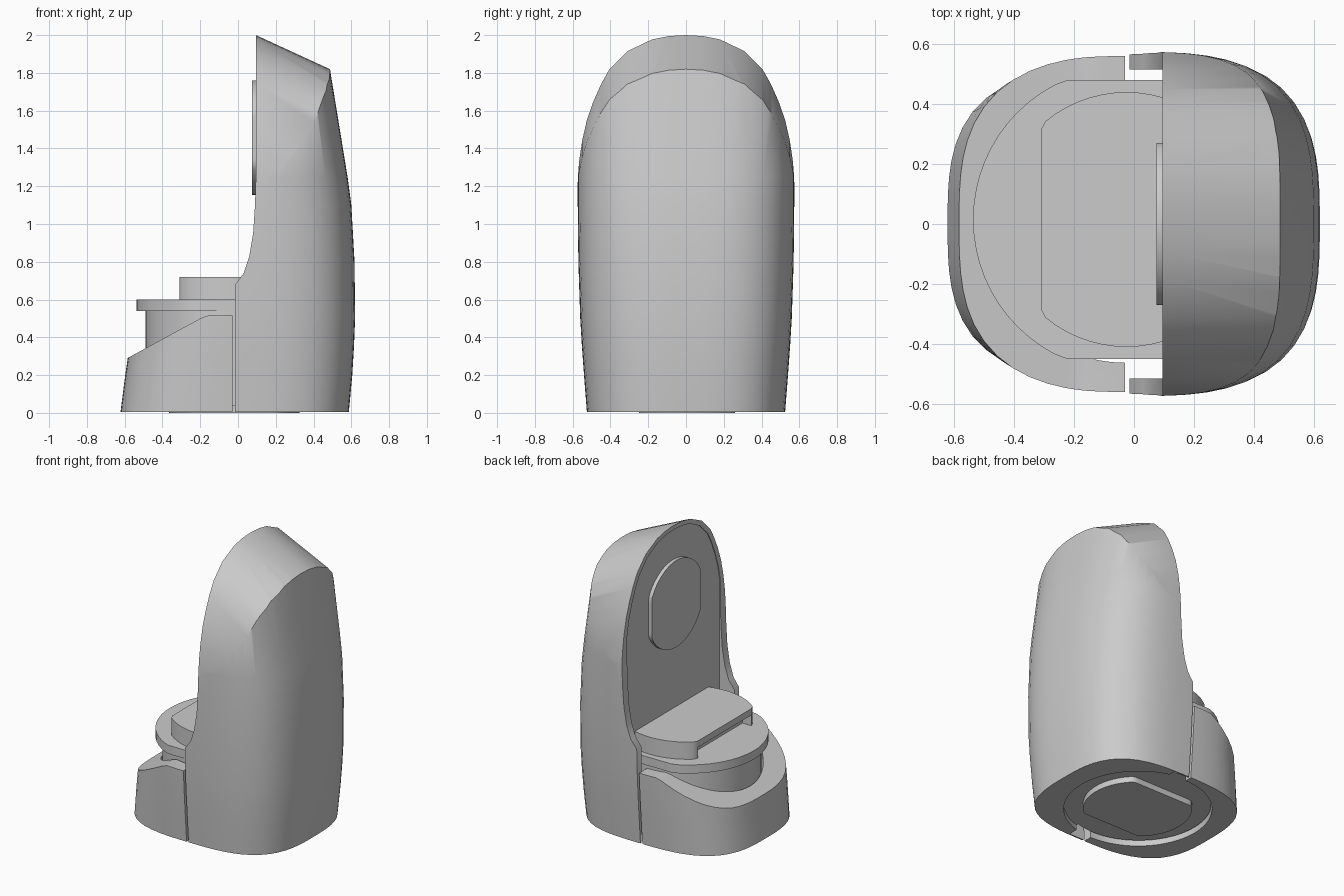
import bpy, bmesh, math

cube = bpy.data.objects.get("Cube")
if cube:
    bpy.data.objects.remove(cube, do_unlink=True)

grey = bpy.data.materials.new("matte grey")
grey.use_nodes = True
COLOUR = (0.6, 0.6, 0.6, 1)
grey.diffuse_color = COLOUR
grey.node_tree.nodes["Principled BSDF"].inputs["Base Color"].default_value = COLOUR


def skin(name, rings):
    """Closed solid through a stack of equal-length rings."""
    bm = bmesh.new()
    loops = [[bm.verts.new(p) for p in ring] for ring in rings]
    n = len(loops[0])
    for a, b in zip(loops, loops[1:]):
        for i in range(n):
            j = (i + 1) % n
            bm.faces.new((a[i], a[j], b[j], b[i]))
    bm.faces.new(loops[0])
    bm.faces.new(loops[-1])
    bmesh.ops.recalc_face_normals(bm, faces=bm.faces)
    mesh = bpy.data.meshes.new(name)
    bm.to_mesh(mesh)
    bm.free()
    mesh.materials.append(grey)
    ob = bpy.data.objects.new(name, mesh)
    bpy.context.collection.objects.link(ob)
    return ob


def prism(name, pts, axis, lo, hi, slope=0.0):
    """Outline extruded along an axis; slope lowers z along x."""
    place = {"x": lambda p, q, t: (t, p, q - slope * t),
             "y": lambda p, q, t: (p, t, q),
             "z": lambda p, q, t: (p, q, t)}[axis]
    return skin(name, [[place(p, q, t) for p, q in pts] for t in (lo, hi)])


def disc(cx, cy, r, xlim=(-9, 9), ylim=(-9, 9), n=64):
    """Circle outline with straight sides where it passes the limits."""
    pts = []
    for i in range(n):
        a = math.tau * i / n
        x = min(max(cx + r * math.cos(a), xlim[0]), xlim[1])
        y = min(max(cy + r * math.sin(a), ylim[0]), ylim[1])
        if not pts or math.dist(pts[-1], (x, y)) > 1e-5:
            pts.append((x, y))
    if math.dist(pts[0], pts[-1]) < 1e-5:
        pts.pop()
    return pts


def boolean(ob, cutter, operation="DIFFERENCE"):
    mod = ob.modifiers.new("cut", "BOOLEAN")
    mod.operation, mod.object, mod.solver = operation, cutter, "EXACT"
    bpy.ops.object.select_all(action="DESELECT")
    bpy.context.view_layer.objects.active = ob
    ob.select_set(True)
    bpy.ops.object.modifier_apply(modifier=mod.name)
    bpy.data.objects.remove(cutter, do_unlink=True)


def oval(z, back, front, half, n=64, power=3.05):
    """Rounded-square ring with separate back and front reach."""
    ring = []
    for i in range(n):
        a = math.tau * i / n
        c, s = math.cos(a), math.sin(a)
        k = (abs(c) ** power + abs(s) ** power) ** (-1 / power)
        ring.append((c * k * (back if c > 0 else front), s * k * half, z))
    return ring


# Outer hull: height, back reach, front reach, half width
LEVELS = [(0.006, .587, .622, .525), (.2, .605, .597, .54), (.35, .614, .575, .551),
          (.5, .62, .56, .56), (.8, .617, .55, .57), (1.1, .6, .54, .574),
          (1.25, .58, .54, .574), (1.82, .487, .5, .574), (2.15, .43, .5, .574)]


def hull(name):
    return skin(name, [oval(*level) for level in LEVELS])


# Domed outline, mirrored across the middle
HALF_ARCH = [(.6, -.5), (.6, 1.0), (.575, 1.22), (.566, 1.33), (.55, 1.44), (.525, 1.55),
             (.49, 1.65), (.45, 1.74), (.405, 1.82), (.31, 1.915), (.18, 1.977), (.09, 1.995)]
ARCH = HALF_ARCH + [(0, 2.0)] + [(-y, z) for y, z in reversed(HALF_ARCH)]

# Tall rear body with a sloping domed roof
SLOPE = 0.46
body = hull("rear_body")
roof = [(y, z + SLOPE * 0.095) for y, z in ARCH]
boolean(body, prism("roof_cutter", roof, "x", -1, 1, SLOPE), "INTERSECT")
front_cut = [(-1, -.2), (-.015, -.2), (-.015, .68), (.03, .74), (.06, .83), (.08, .95),
             (.09, 1.1), (.095, 1.25), (.095, 2.3), (-1, 2.3)]
boolean(body, prism("front_cutter", front_cut, "y", -1, 1))
pocket = [(max(-.515, min(.515, y * .94)), z * .985) for y, z in ARCH]
boolean(body, prism("pocket_cutter", pocket, "x", -.3, .1))
boolean(body, prism("recess_cutter", disc(-.03, .01, .475), "z", -.1, .04))

# Short front skirt with a sloping top
skirt = hull("front_skirt")
side = [(-1, -.1), (-.03, -.1), (-.03, .515), (-.16, .515), (-.2, .5), (-.585, .29), (-1, .07)]
boolean(skirt, prism("skirt_cutter", side, "y", -1, 1), "INTERSECT")
boolean(skirt, prism("well_cutter", disc(-.03, .005, .468), "z", -.1, .8))

# Round pedestal, flat-sided tray and top block
IN_BODY = (-9, .11)
pedestal = prism("pedestal", disc(-.03, .01, .46, IN_BODY), "z", .04, .55)
tray = prism("tray", disc(-.03, .015, .507, IN_BODY, (-.45, .48)), "z", .54, .6)
block = prism("top_block", disc(-.025, .015, .425, (-.31, .11)), "z", .595, .72)
notch = [(-.5, -.28), (-.24, -.28), (-.24, .31), (-.5, .31)]
boolean(block, prism("notch_cutter", notch, "z", .5, .675))

# Flat-sided pads on the wall and underneath
prism("wall_pad", disc(0, 1.457, .303, (-.27, .27)), "x", .075, .11)
prism("foot_pad", disc(-.02, .01, .345, ylim=(-.25, .26)), "z", 0, .05)

for ob in list(bpy.context.scene.objects):
    if ob.type == "MESH":
        bpy.ops.object.select_all(action="DESELECT")
        bpy.context.view_layer.objects.active = ob
        ob.select_set(True)
        bpy.ops.object.shade_smooth_by_angle(angle=math.radians(40))
